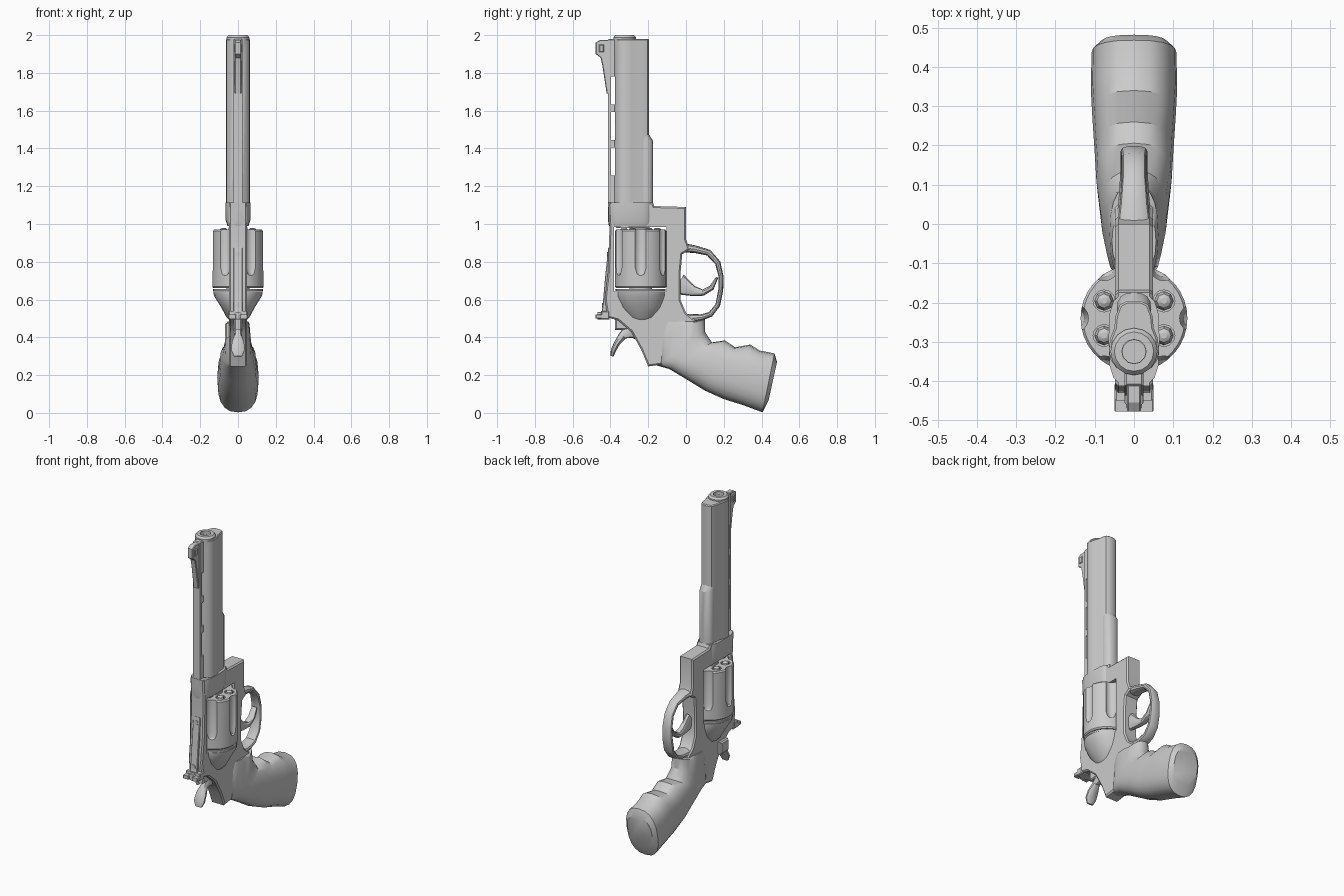
import bpy, bmesh, math
from mathutils import Vector

if "Cube" in bpy.data.objects:
    bpy.data.objects.remove(bpy.data.objects["Cube"])


def finish(name, bm):
    bmesh.ops.recalc_face_normals(bm, faces=bm.faces)
    me = bpy.data.meshes.new(name)
    bm.to_mesh(me)
    bm.free()
    ob = bpy.data.objects.new(name, me)
    bpy.context.collection.objects.link(ob)
    return ob


def rings_to_mesh(name, rings):
    """Skin a list of equal-length point rings, capping both ends."""
    bm = bmesh.new()
    vs = [[bm.verts.new(p) for p in r] for r in rings]
    n = len(vs[0])
    for a, b in zip(vs, vs[1:]):
        for i in range(n):
            bm.faces.new((a[i], a[(i + 1) % n], b[(i + 1) % n], b[i]))
    bm.faces.new(vs[0])
    bm.faces.new(vs[-1])
    return finish(name, bm)


def prism(name, pts, lo, hi, axis='x', bevel=0.0):
    """Extrude a (y,z) profile along x, or an (x,y) profile along z."""
    place = (lambda p, h: (h, p[0], p[1])) if axis == 'x' else (lambda p, h: (p[0], p[1], h))
    ob = rings_to_mesh(name, [[place(p, h) for p in pts] for h in (lo, hi)])
    if bevel:
        bm = bmesh.new()
        bm.from_mesh(ob.data)
        k = 0 if axis == 'x' else 2
        rim = [e for e in bm.edges if abs(e.verts[0].co[k] - e.verts[1].co[k]) < 1e-5]
        bmesh.ops.bevel(bm, geom=rim, offset=bevel, segments=1, affect='EDGES')
        bm.to_mesh(ob.data)
        bm.free()
    return ob


def box(name, x, y, z, bevel=0.0):
    return prism(name, [(y[0], z[0]), (y[1], z[0]), (y[1], z[1]), (y[0], z[1])], x[0], x[1], 'x', bevel)


def loft(name, sections, n=16, power=0.8):
    """Rounded sections, each given by two (y,z) edge points and a half width in x."""
    rings = []
    for f, b, hw in sections:
        f, b = Vector((0, *f)), Vector((0, *b))
        ring = []
        for i in range(n):
            c, s = math.cos(math.tau * i / n), math.sin(math.tau * i / n)
            c, s = (math.copysign(abs(v) ** power, v) for v in (c, s))
            ring.append((f + b) / 2 + (f - b) / 2 * c + Vector((hw * s, 0, 0)))
        rings.append(ring)
    return rings_to_mesh(name, rings)


def sweep(name, path, n=10):
    """Path points are (y, z, half thickness, half width)."""
    secs = []
    for i, (y, z, t, w) in enumerate(path):
        a, b = path[max(i - 1, 0)], path[min(i + 1, len(path) - 1)]
        d = Vector((b[0] - a[0], b[1] - a[1])).normalized()
        nrm = Vector((-d.y, d.x)) * t
        secs.append(((y + nrm.x, z + nrm.y), (y - nrm.x, z - nrm.y), w))
    return loft(name, secs, n)


def lathe(name, x, y, prof, n=24):
    """Profile of (radius, z) around a vertical axis."""
    return rings_to_mesh(name, [[(x + r * math.cos(math.tau * i / n), y + r * math.sin(math.tau * i / n), z)
                                 for i in range(n)] for r, z in prof])


def cut(ob, cutters):
    for c in cutters:
        c.hide_render = True
        m = ob.modifiers.new('cut', 'BOOLEAN')
        m.object, m.solver = c, 'EXACT'
    dg = bpy.context.evaluated_depsgraph_get()
    me = bpy.data.meshes.new_from_object(ob.evaluated_get(dg))
    ob.modifiers.clear()
    ob.data = me
    for c in cutters:
        bpy.data.objects.remove(c)


# Barrel with vented rib, bore and underlug
BY = -0.325
half = [(0.024, -0.413), (0.024, -0.378), (0.046, -0.365), (0.06, -0.345), (0.064, -0.32), (0.06, -0.29),
        (0.05, -0.265), (0.047, -0.235), (0.036, -0.205), (0.018, -0.196)]
barrel = prism('barrel', half + [(-x, y) for x, y in reversed(half)], 1.11, 1.98, 'z', 0.005)
slots = [box('slot', (-.2, .2), (-.398, -.376), (z, z + .148)) for z in (1.257, 1.445, 1.633)]
cut(barrel, slots + [lathe('bore', 0, BY, [(.03, 1.6), (.03, 2.1)], 12)])
crown = lathe('muzzle_crown', 0, BY, [(.06, 1.95), (.06, 1.988), (.05, 2.0), (.037, 2.0)], 16)
cut(crown, [lathe('crown_bore', 0, BY, [(.031, 1.9), (.031, 2.1)], 12)])
loft('ejector_shroud', [((-.26, 1.11), (-.174, 1.11), .044), ((-.26, 1.44), (-.174, 1.44), .044),
                        ((-.26, 1.475), (-.197, 1.475), .04)])
lathe('barrel_shank', 0, BY, [(.045, .978), (.045, 1.12)])

# Front sight blade and its pin
prism('front_sight', [(-.405, 1.69), (-.42, 1.69), (-.443, 1.84), (-.452, 1.88), (-.478, 1.9),
                      (-.478, 1.96), (-.455, 1.975), (-.405, 1.975)], -.018, .018, 'x', .004)
box('front_sight_insert', (-.024, .024), (-.46, -.435), (1.91, 1.95), .004)

# Frame with cylinder window
frame = prism('frame', [(-.413, 1.114), (-.175, 1.114), (-.168, 1.095), (0, 1.09), (0, .92), (.02, .865),
                        (-.02, .84), (-.03, .73), (-.03, .6), (.0, .53), (.05, .49), (.03, .4), (-.1, .26),
                        (-.2, .246), (-.235, .33), (-.29, .43), (-.36, .49), (-.415, .505), (-.43, .6),
                        (-.413, .75), (-.405, .98)], -.048, .048, 'x', .008)
cut(frame, [box('window', (-.2, .2), (-.38, -.104), (.642, .985))])
loft('frame_collar', [((-.408, .99), (-.18, .99), .056), ((-.413, 1.02), (-.175, 1.02), .065),
                      ((-.413, 1.114), (-.175, 1.114), .065)], 16, .6)
loft('recoil_shield', [((-.37, .643), (-.105, .643), .132), ((-.37, .618), (-.105, .618), .126),
                       ((-.35, .56), (-.12, .56), .09), ((-.31, .505), (-.155, .505), .06),
                       ((-.28, .485), (-.19, .485), .04)], 20, .95)
box('cylinder_latch', (-.07, -.04), (-.33, -.25), (.40, .475), .008)

# Fluted six-shot cylinder with loaded chambers
CY = -.24
cyl = lathe('cylinder', 0, CY, [(.13, .66), (.136, .668), (.136, .962), (.13, .97)], 36)
cutters = []
for i in range(6):
    a = math.tau * i / 6
    cutters.append(lathe('flute', .152 * math.cos(a), CY + .152 * math.sin(a),
                         [(.008, .72), (.026, .735), (.036, .77), (.036, 1.05)], 16))
    a += math.tau / 12
    cx, cy = .088 * math.cos(a), CY + .088 * math.sin(a)
    cutters.append(lathe('chamber', cx, cy, [(.028, .90), (.028, 1.0)], 12))
    lathe('bullet', cx, cy, [(.025, .88), (.025, .955), (.018, .974), (.008, .98)], 8)
cut(cyl, cutters)
lathe('cylinder_bushing', 0, CY, [(.05, .96), (.05, .98), (.035, .984), (.035, 1.0)], 16)
lathe('ratchet_rim', 0, CY, [(.132, .645), (.132, .655), (.06, .656), (.06, .67)], 36)

# Trigger guard and trigger
sweep('trigger_guard', [(-.02, .875, .025, .045), (.05, .866, .02, .036), (.12, .848, .017, .03),
                        (.168, .795, .015, .03), (.186, .72, .013, .033), (.184, .65, .013, .035),
                        (.168, .57, .013, .035), (.13, .522, .014, .035), (.08, .505, .017, .038),
                        (.0, .50, .025, .045)], 12)
sweep('trigger', [(-.04, .685, .055, .018), (.0, .662, .042, .018), (.04, .645, .027, .02),
                  (.09, .637, .017, .022), (.135, .662, .014, .022), (.165, .718, .006, .018)])

# Hammer with spur
sweep('hammer', [(-.25, .44, .06, .022), (-.30, .435, .04, .022), (-.335, .41, .022, .02), (-.365, .37, .016, .034),
                 (-.385, .33, .014, .036), (-.392, .30, .008, .022)])
box('hammer_body', (-.02, .02), (-.375, -.26), (.44, .51), .006)

# Adjustable rear sight
prism('rear_sight_strip', [(-.395, .87), (-.412, .875), (-.43, .7), (-.442, .56), (-.45, .51), (-.40, .51)],
      -.024, .024, 'x', .003)
for s in (-1, 1):
    x = sorted((s * .01, s * .05))
    box('rear_sight_leaf', x, (-.478, -.42), (.50, .522), .003)
box('rear_sight_base', (-.05, .05), (-.45, -.405), (.495, .54), .005)
sweep('sight_screw', [(-.42, .515, .02, .02), (-.468, .515, .02, .02)])
for y, z in ((-.415, .84), (-.44, .57)):
    sweep('strap_screw', [(y + .02, z, .013, .013), (y - .004, z, .013, .013)])

# Finger-grooved grip
loft('grip', [((.035, .485), (-.125, .48), .056), ((.10, .495), (-.153, .42), .062),
              ((.10, .43), (-.153, .25), .072), ((.137, .373), (-.09, .233), .084),
              ((.206, .384), (.02, .167), .096), ((.26, .347), (.10, .118), .1),
              ((.34, .362), (.20, .073), .106), ((.39, .33), (.30, .042), .11),
              ((.468, .315), (.405, .003), .108), ((.482, .27), (.437, .065), .085)], 20)

# Smooth shading that keeps hard edges
bpy.ops.object.select_all(action='SELECT')
bpy.context.view_layer.objects.active = barrel
bpy.ops.object.shade_smooth_by_angle(angle=math.radians(32))
